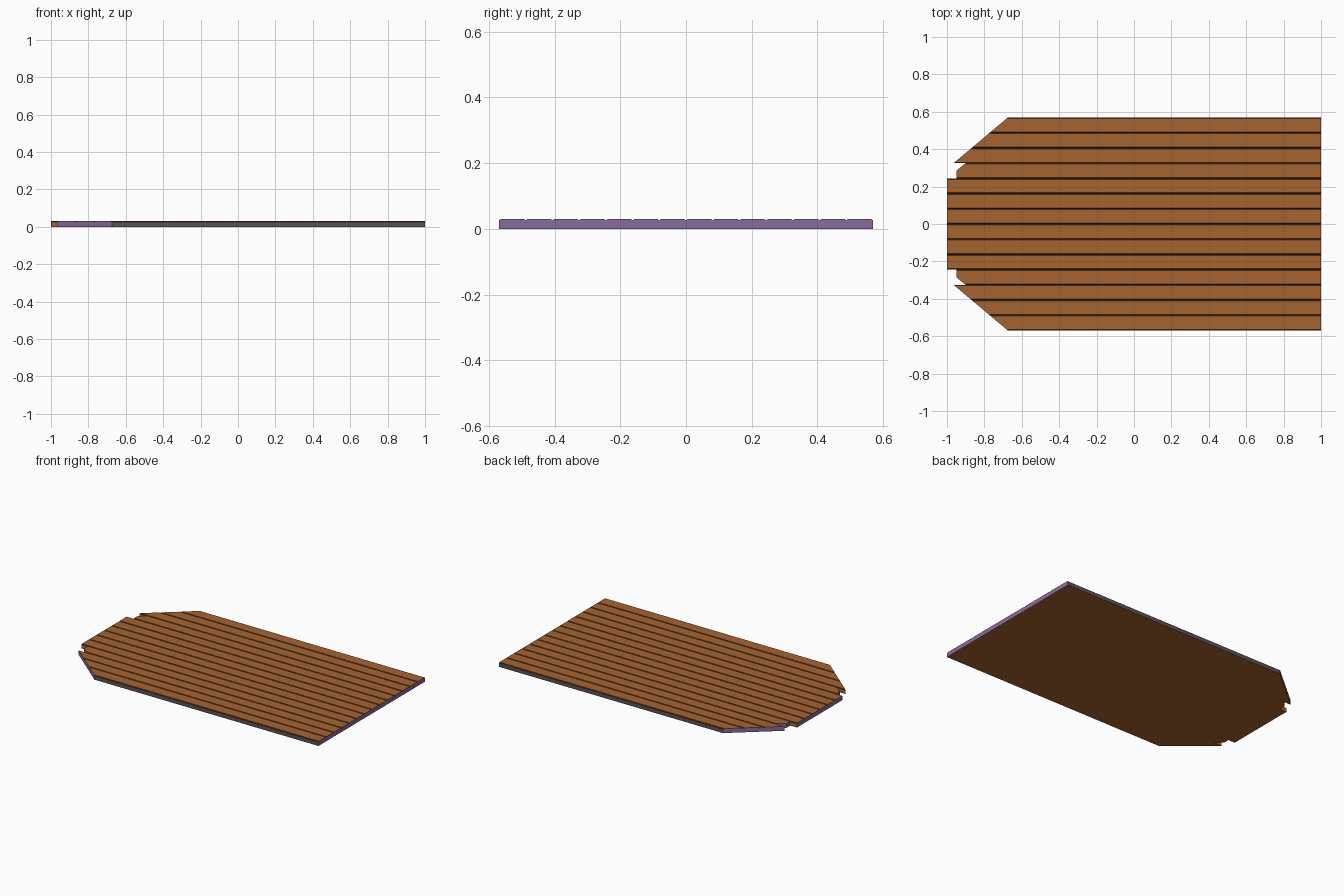
import bpy, bmesh

if "Cube" in bpy.data.objects:
    bpy.data.objects.remove(bpy.data.objects["Cube"])

W, H, N = 0.569, 0.03, 14          # half width, thickness, number of planks
PITCH = 2 * W / N
CHX, CHZ = 0.005, 0.004            # chamfer width and depth on plank edges


def material(name, rgb):
    m = bpy.data.materials.new(name)
    lin = [c / 12.92 if c <= 0.04045 else ((c + 0.055) / 1.055) ** 2.4 for c in rgb]
    m.diffuse_color = (*lin, 1)
    m.use_nodes = True
    m.node_tree.nodes["Principled BSDF"].inputs["Base Color"].default_value = m.diffuse_color
    return m


WOOD, END, EDGE, GROOVE = range(4)
mats = [material("brown_wood", (0.65, 0.39, 0.19)),
        material("purple_end_grain", (0.54, 0.42, 0.61)),
        material("grey_long_edge", (0.37, 0.32, 0.325)),
        material("dark_groove", (0.32, 0.19, 0.10))]


def left_x(i, y):
    """x of the left end of plank i at height y (cut corners and notches)."""
    k, a = min(i, N - 1 - i), abs(y)
    if k >= 4:
        return -1.0
    if k == 3:
        return max(-0.95, -0.90 - (4 * PITCH - a) * 1.25)
    return -0.675 - (W - a) * 0.29 / (3 * PITCH)


bm = bmesh.new()


def face(pts, mat):
    f = bm.faces.new([bm.verts.new(p) for p in pts])
    f.material_index = mat


# planks: strips across y, each with top, underside and both end faces
for i in range(N):
    y0 = -W + i * PITCH
    y1 = y0 + PITCH
    sec = [(y0, H - CHZ), (y0 + CHX, H), (y1 - CHX, H), (y1, H - CHZ)]
    if min(i, N - 1 - i) == 3:     # extra point where the notch bends
        s = 1 if y0 > 0 else -1
        sec.insert(2, (s * (4 * PITCH - 0.04), H))
    for (ya, za), (yb, zb) in zip(sec, sec[1:]):
        xa, xb = left_x(i, ya), left_x(i, yb)
        face([(xa, ya, za), (1, ya, za), (1, yb, zb), (xb, yb, zb)],
             WOOD if za == zb else GROOVE)
        face([(xb, yb, 0), (1, yb, 0), (1, ya, 0), (xa, ya, 0)], WOOD)
        face([(1, ya, 0), (1, yb, 0), (1, yb, zb), (1, ya, za)], END)
        face([(xb, yb, 0), (xa, ya, 0), (xa, ya, za), (xb, yb, zb)], END)

# side walls exposed where neighbouring planks end at different lengths
for i in range(1, N):
    y = -W + i * PITCH
    xa, xb = left_x(i - 1, y), left_x(i, y)
    if abs(xa - xb) > 0.01:
        z = H - CHZ
        face([(xb, y, 0), (xa, y, 0), (xa, y, z), (xb, y, z)], WOOD)

# long outer edges
for s in (-1, 1):
    xl = left_x(0, W)
    pts = [(xl, s * W, 0), (1, s * W, 0), (1, s * W, H - CHZ), (xl, s * W, H - CHZ)]
    face(pts if s < 0 else pts[::-1], EDGE)

bmesh.ops.remove_doubles(bm, verts=bm.verts, dist=0.0005)
me = bpy.data.meshes.new("plank_deck")
bm.to_mesh(me)
bm.free()
for m in mats:
    me.materials.append(m)
bpy.context.collection.objects.link(bpy.data.objects.new("plank_deck", me))
